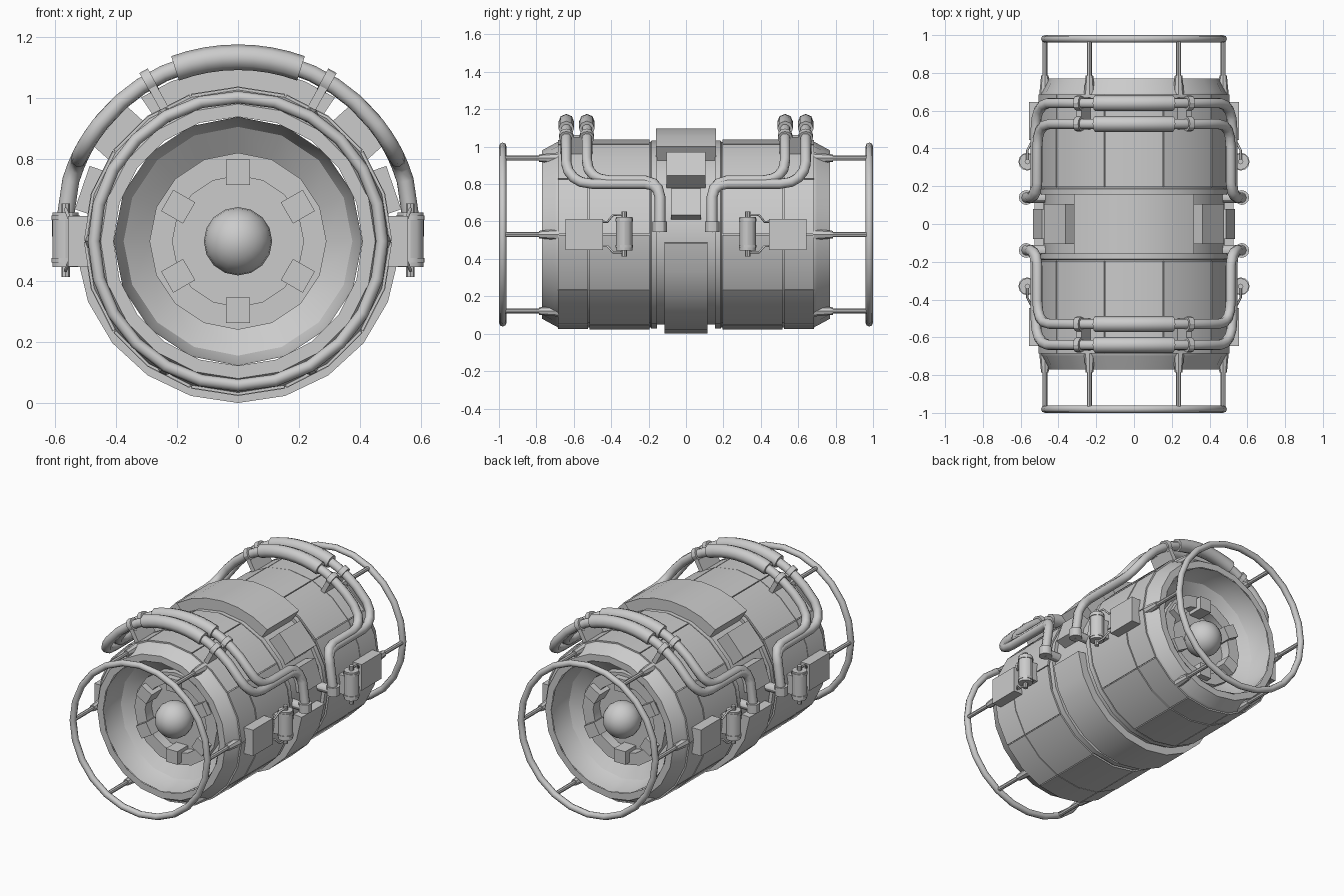
import bpy, bmesh, math
from mathutils import Vector, Matrix

if "Cube" in bpy.data.objects:
    bpy.data.objects.remove(bpy.data.objects["Cube"])

CZ = 0.53  # height of the main axis, which runs along y


def polar(a, r, y):
    a = math.radians(a)
    return Vector((r * math.sin(a), y, CZ + r * math.cos(a)))


def finish(name, bm, smooth=True):
    bmesh.ops.remove_doubles(bm, verts=bm.verts, dist=1e-5)
    bmesh.ops.recalc_face_normals(bm, faces=bm.faces)
    me = bpy.data.meshes.new(name)
    bm.to_mesh(me)
    bm.free()
    ob = bpy.data.objects.new(name, me)
    bpy.context.collection.objects.link(ob)
    if smooth:
        bpy.ops.object.select_all(action='DESELECT')
        bpy.context.view_layer.objects.active = ob
        ob.select_set(True)
        bpy.ops.object.shade_smooth_by_angle(angle=math.radians(30))
    return ob


def lathe(name, profile, n):
    bm = bmesh.new()
    rings = [[bm.verts.new(polar(360 * i / n, r, y)) for i in range(n)] for r, y in profile]
    for a, b in zip(rings, rings[1:]):
        for i in range(n):
            j = (i + 1) % n
            bm.faces.new((a[i], a[j], b[j], b[i]))
    return finish(name, bm)


def arc_panel(name, r0, r1, y0, y1, a0, a1, n):
    bm = bmesh.new()
    secs = []
    for i in range(n + 1):
        a = a0 + (a1 - a0) * i / n
        secs.append([bm.verts.new(polar(a, r, y)) for r, y in ((r0, y0), (r1, y0), (r1, y1), (r0, y1))])
    for s, t in zip(secs, secs[1:]):
        for i in range(4):
            j = (i + 1) % 4
            bm.faces.new((s[i], s[j], t[j], t[i]))
    bm.faces.new(secs[0])
    bm.faces.new(secs[-1])
    return finish(name, bm)


def box(name, a, r0, r1, y0, y1, width):
    """Block lying tangent to the body at angle a from the top."""
    bm = bmesh.new()
    bmesh.ops.create_cube(bm, size=1)
    m = (Matrix.Translation((0, 0, CZ)) @ Matrix.Rotation(math.radians(a), 4, 'Y')
         @ Matrix.Translation((0, (y0 + y1) / 2, (r0 + r1) / 2))
         @ Matrix.Diagonal((width, abs(y1 - y0), r1 - r0, 1)))
    bm.transform(m)
    return finish(name, bm, False)


def rod(name, p, q, r1, r2=None, n=12):
    p, q = Vector(p), Vector(q)
    bm = bmesh.new()
    bmesh.ops.create_cone(bm, cap_ends=True, segments=n, radius1=r1,
                          radius2=r1 if r2 is None else r2, depth=(q - p).length)
    bm.transform(Matrix.Translation((p + q) / 2) @ (q - p).to_track_quat('Z', 'Y').to_matrix().to_4x4())
    return finish(name, bm)


def tube(name, pts, r):
    cu = bpy.data.curves.new(name, 'CURVE')
    cu.dimensions = '3D'
    cu.bevel_depth = r
    cu.bevel_resolution = 2
    cu.use_fill_caps = True
    sp = cu.splines.new('POLY')
    sp.points.add(len(pts) - 1)
    for s, p in zip(sp.points, pts):
        s.co = (*p, 1)
    sp.use_smooth = True
    bpy.context.collection.objects.link(bpy.data.objects.new(name, cu))


def pipe_radius(a):
    return 0.603 - 0.03 * (a / 86) ** 2


# main drum with a central groove
half = [(0.48, 0.115), (0.48, 0.155), (0.502, 0.155), (0.502, 0.185), (0.496, 0.19),
        (0.496, 0.685), (0.488, 0.70), (0.45, 0.77), (0.408, 0.77)]
lathe("drum_shell", [(r, -y) for r, y in reversed(half)] + half, 20)

# top hatch, under strip and side covers around the middle
arc_panel("top_hatch", 0.47, 0.568, -0.16, 0.16, -34, 34, 6)
arc_panel("under_strip", 0.46, 0.53, -0.115, 0.115, 95, 265, 10)
for sx in (-1, 1):
    box("upper_side_cover", sx * 48, 0.44, 0.565, -0.105, 0.105, 0.17)
    box("lower_side_cover", sx * 71, 0.44, 0.54, -0.08, 0.08, 0.15)

for sy in (-1, 1):
    # thin skin panels with seams between them
    for k in range(10):
        a = 36 * k - 18
        arc_panel("skin_panel", 0.48, 0.507, sy * 0.195, sy * 0.517, a + 0.3, a + 35.7, 2)
        arc_panel("end_skin_panel", 0.48, 0.505, sy * 0.523, sy * 0.685, a + 0.3, a + 35.7, 2)

    # recessed bowl, raised inner ring and central ball
    lathe("bowl", [(r, sy * y) for r, y in ((0.408, 0.77), (0.40, 0.70), (0.375, 0.64), (0.29, 0.58),
          (0.29, 0.625), (0.215, 0.625), (0.215, 0.56), (0.001, 0.56))], 16)
    bm = bmesh.new()
    bmesh.ops.create_uvsphere(bm, u_segments=16, v_segments=12, radius=0.112)
    bm.transform(Matrix.Translation((0, sy * 0.64, CZ)) @ Matrix.Rotation(math.pi / 2, 4, 'X'))
    finish("center_ball", bm)
    for k in range(6):
        box("inner_block", 60 * k, 0.185, 0.268, sy * 0.56, sy * 0.665, 0.08)

    # guard hoop on six posts
    bpy.ops.mesh.primitive_torus_add(major_segments=24, minor_segments=8, major_radius=0.472,
                                     minor_radius=0.02, location=(0, sy * 0.98, CZ),
                                     rotation=(math.pi / 2, 0, 0))
    bpy.context.object.name = "guard_hoop"
    bpy.ops.object.shade_smooth()
    for k in range(6):
        a = 30 + 60 * k
        rod("guard_post", polar(a, 0.472, sy * 0.68), polar(a, 0.472, sy * 0.98), 0.013, n=8)
        rod("post_socket", polar(a, 0.472, sy * 0.68), polar(a, 0.472, sy * 0.785), 0.03, 0.02, n=8)

    # twin pipes over the top, bending round and down to the middle
    routes = {
        0.64: [(50, 0.64), (55, 0.628), (59, 0.60), (61.5, 0.56), (62.5, 0.50), (62.5, 0.22),
               (63.5, 0.178), (66, 0.152), (70, 0.14), (86, 0.14)],
        0.53: [(48, 0.53), (54, 0.52), (57.5, 0.495), (59.5, 0.46), (60.5, 0.41), (60.5, 0.22),
               (62, 0.175), (65, 0.15), (70, 0.138), (86, 0.138)]}
    for y, bend in routes.items():
        side = [(8 * i, y) for i in range(1, 6)] + bend
        path = [(-a, v) for a, v in reversed(side)] + [(0, y)] + side
        tube("pipe", [polar(a, pipe_radius(abs(a)), sy * v) for a, v in path], 0.028)
        tube("pipe_sleeve", [polar(a, 0.603, sy * y) for a in range(-20, 21, 5)], 0.042)

    for sx in (-1, 1):
        # pipe clamps
        for y in (0.64, 0.53):
            rod("pipe_collar", polar(sx * 27.5, 0.6, sy * y), polar(sx * 30.5, 0.6, sy * y), 0.039)
        box("clamp_plate", sx * 29, 0.49, 0.60, sy * 0.50, sy * 0.67, 0.028)
        # pipe end fitting
        e = polar(sx * 86, 0.572, sy * 0.14)
        rod("pipe_end", e + Vector((0, 0, -0.025)), e + Vector((0, 0, 0.03)), 0.039)
        rod("pipe_inlet", e, (sx * 0.45, e.y, e.z), 0.028)

        # side box, canister and its bracket
        box("side_box", sx * 90, 0.44, 0.557, sy * 0.445, sy * 0.645, 0.165)
        x, y = sx * 0.565, sy * 0.33
        rod("canister", (x, y, 0.445), (x, y, 0.625), 0.043)
        for z in (0.46, 0.60):
            rod("canister_band", (x, y, z), (x, y, z + 0.015), 0.047)
        rod("canister_stem", (x, y, 0.412), (x, y, 0.653), 0.014, n=8)
        box("canister_mount", sx * 90, 0.44, 0.54, sy * 0.30, sy * 0.36, 0.12)
        for z in (0.435, 0.635):
            zi = CZ + (z - CZ) * 0.65
            tube("canister_wire", [(x, y, z), (x, sy * 0.39, z), (sx * 0.55, sy * 0.42, zi),
                                   (sx * 0.53, sy * 0.45, zi)], 0.006)
